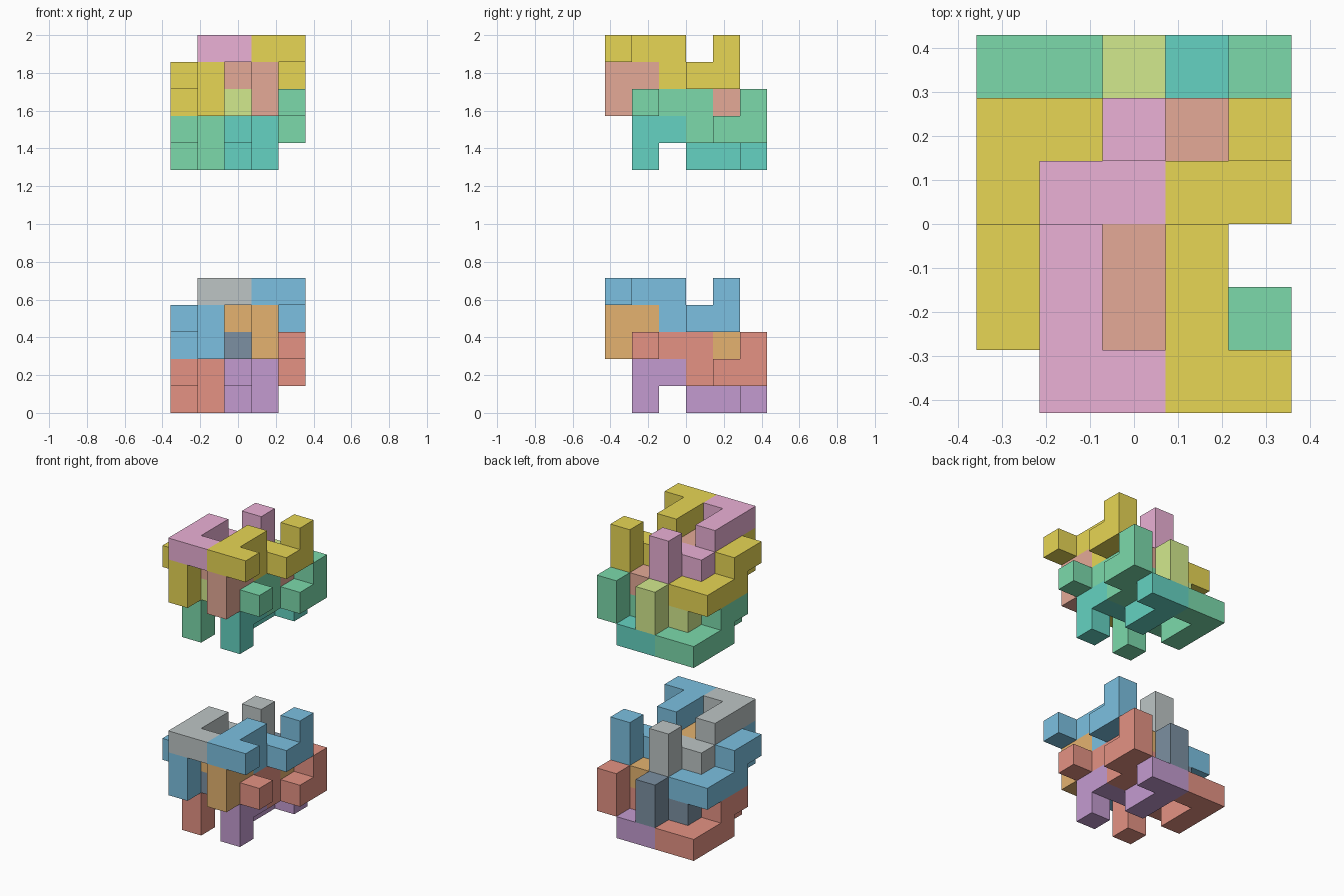
import bpy, bmesh
from mathutils import Vector

if "Cube" in bpy.data.objects:
    bpy.data.objects.remove(bpy.data.objects["Cube"])

U = 1 / 7                                  # cube edge
ORIGIN = Vector((-2.5 * U, -3 * U, 0))
STEP = {'+x': (1, 0, 0), '-x': (-1, 0, 0), '+y': (0, 1, 0),
        '-y': (0, -1, 0), '+z': (0, 0, 1), '-z': (0, 0, -1)}

# The two bar shapes, as walks from cube to cube
HOOK_UP = '+z +y -x +y -z +y +y +x'
HOOK_SIDE = '-x +y +y -z +y +x +y +z'

# name, shape, start cube, lower colour, upper colour
BLUE, RED = (0.20, 0.53, 0.75), (0.78, 0.29, 0.23)
YELLOW, GREEN = (0.80, 0.67, 0.09), (0.20, 0.70, 0.41)
PIECES = [
    ('bottom_right_hook', HOOK_UP, (3, 1, 0), (0.55, 0.33, 0.63), (0.13, 0.65, 0.54)),
    ('bottom_left_hook', HOOK_UP, (1, 1, 0), RED, GREEN),
    ('middle_right_hook', HOOK_UP, (3, 0, 2), (0.78, 0.45, 0.16), (0.78, 0.40, 0.31)),
    ('middle_left_hook', HOOK_UP, (1, 0, 2), BLUE, YELLOW),
    ('inner_left_bar', HOOK_SIDE, (2, 1, 2), (0.20, 0.28, 0.36), (0.65, 0.82, 0.27)),
    ('inner_right_bar', HOOK_SIDE, (4, 1, 2), RED, GREEN),
    ('top_left_bar', HOOK_SIDE, (2, 0, 4), (0.51, 0.56, 0.56), (0.83, 0.44, 0.67)),
    ('top_right_bar', HOOK_SIDE, (4, 0, 4), BLUE, YELLOW),
]


def walk(start, path):
    cells = [Vector(start)]
    for s in path.split():
        cells.append(cells[-1] + Vector(STEP[s]))
    return {tuple(int(v) for v in c) for c in cells}


def bar(name, cells, lift, color):
    bm = bmesh.new()
    for c in cells:
        for d in STEP.values():
            if tuple(a + b for a, b in zip(c, d)) in cells:
                continue                   # skip faces inside the bar
            n = Vector(d)
            s = Vector((n.y, n.z, n.x))
            t = n.cross(s)
            mid = Vector(c) + Vector((.5, .5, .5)) + n / 2
            corners = [mid + (a * s + b * t) / 2
                       for a, b in ((-1, -1), (1, -1), (1, 1), (-1, 1))]
            bm.faces.new([bm.verts.new(ORIGIN + (p + Vector((0, 0, lift))) * U)
                          for p in corners])
    bmesh.ops.remove_doubles(bm, verts=bm.verts, dist=1e-4)
    bmesh.ops.recalc_face_normals(bm, faces=bm.faces)
    bmesh.ops.dissolve_limit(bm, angle_limit=0.01, verts=bm.verts, edges=bm.edges)
    mesh = bpy.data.meshes.new(name)
    bm.to_mesh(mesh)
    bm.free()
    mat = bpy.data.materials.new(name + '_color')
    mat.diffuse_color = (*color, 1)
    mat.use_nodes = True
    mat.node_tree.nodes["Principled BSDF"].inputs["Base Color"].default_value = mat.diffuse_color
    mesh.materials.append(mat)
    bpy.context.collection.objects.link(bpy.data.objects.new(name, mesh))


# Two identical stacks of interlocking bars, one floating above the other
for name, path, start, low, high in PIECES:
    cells = walk(start, path)
    bar('lower_' + name, cells, 0, low)
    bar('upper_' + name, cells, 9, high)
